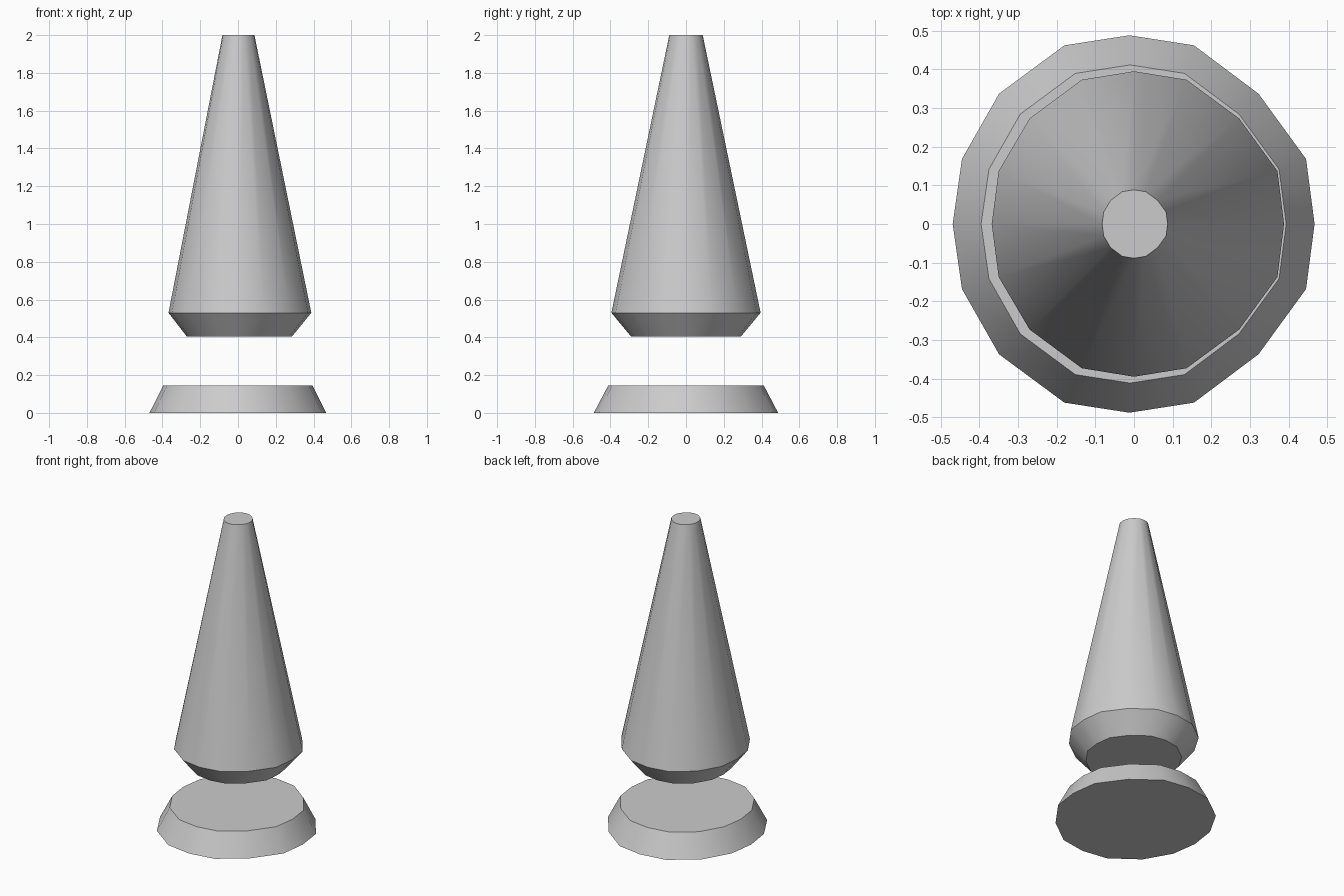
import bpy, bmesh, math

if "Cube" in bpy.data.objects:
    bpy.data.objects.remove(bpy.data.objects["Cube"])

# Half outlines (y >= 0), right to left; mirrored in y to make 16-sided rings
BASE_HALF = [(0.467, 0), (0.445, 0.168), (0.322, 0.337), (0.155, 0.462), (-0.012, 0.488),
             (-0.18, 0.462), (-0.349, 0.337), (-0.445, 0.168), (-0.469, 0)]
CONE_HALF = [(0.388, 0), (0.371, 0.137), (0.272, 0.273), (0.136, 0.373), (0.0, 0.395),
             (-0.135, 0.373), (-0.27, 0.273), (-0.35, 0.137), (-0.368, 0)]


def stacked_rings(name, half, levels):
    """Closed solid from one outline repeated at (scale, z) levels."""
    outline = half + [(x, -y) for x, y in half[-2:0:-1]]
    n = len(outline)
    bm = bmesh.new()
    rings = [[bm.verts.new((x * s, y * s, z)) for x, y in outline] for s, z in levels]
    for a, b in zip(rings, rings[1:]):
        for i in range(n):
            j = (i + 1) % n
            bm.faces.new((a[i], a[j], b[j], b[i]))
    bm.faces.new(rings[0][::-1])
    bm.faces.new(rings[-1])
    mesh = bpy.data.meshes.new(name)
    bm.to_mesh(mesh)
    bm.free()
    obj = bpy.data.objects.new(name, mesh)
    bpy.context.collection.objects.link(obj)
    bpy.ops.object.select_all(action='DESELECT')
    obj.select_set(True)
    bpy.context.view_layer.objects.active = obj
    bpy.ops.object.shade_smooth_by_angle(angle=math.radians(35))
    return obj


# Tapered foot disc
stacked_rings("base", BASE_HALF, [(1.0, 0.0), (0.843, 0.146)])
# Floating cone with a chamfered underside and a flat tip
stacked_rings("cone", CONE_HALF, [(0.738, 0.405), (1.0, 0.53), (0.224, 2.0)])
